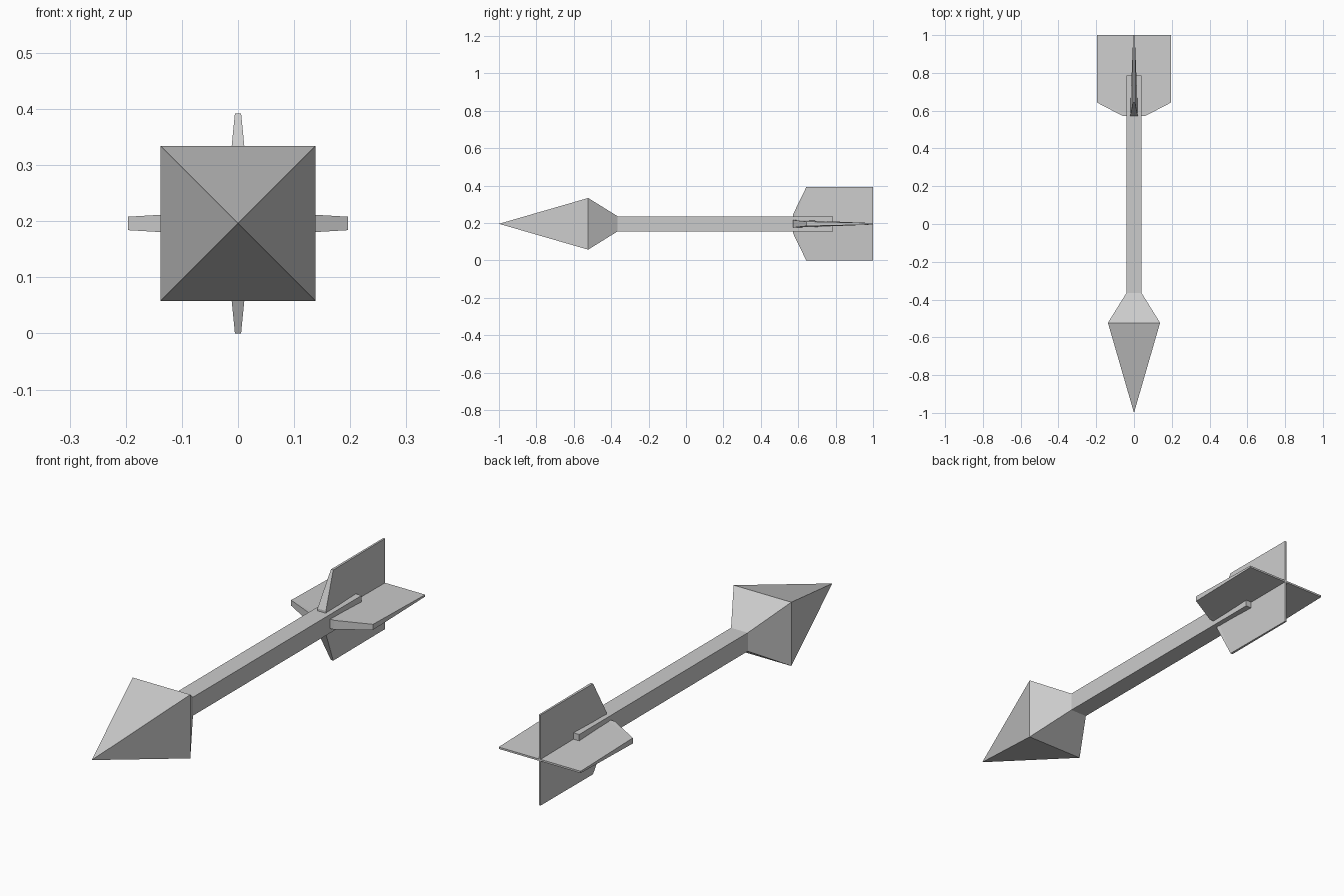
import bpy
import bmesh

cube = bpy.data.objects.get("Cube")
if cube:
    bpy.data.objects.remove(cube, do_unlink=True)

AXIS_Z = 0.196

grey = bpy.data.materials.new("plain_grey")
grey.use_nodes = True
colour = (0.6, 0.6, 0.6, 1)
grey.diffuse_color = colour
grey.node_tree.nodes["Principled BSDF"].inputs["Base Color"].default_value = colour


def finish(bm, name):
    bmesh.ops.recalc_face_normals(bm, faces=bm.faces)
    mesh = bpy.data.meshes.new(name)
    bm.to_mesh(mesh)
    bm.free()
    mesh.materials.append(grey)
    obj = bpy.data.objects.new(name, mesh)
    obj.location.z = AXIS_Z
    bpy.context.collection.objects.link(obj)
    return obj


def square_loft(name, sections):
    """Square rings (y, half width) joined along y; zero width makes a point."""
    bm = bmesh.new()
    rings = []
    for y, h in sections:
        corners = [(-1, -1), (1, -1), (1, 1), (-1, 1)] if h else [(0, 0)]
        rings.append([bm.verts.new((x * h, y, z * h)) for x, z in corners])
    for a, b in zip(rings, rings[1:]):
        for i in range(4):
            j = (i + 1) % 4
            if len(a) == 1:
                bm.faces.new((a[0], b[i], b[j]))
            else:
                bm.faces.new((a[i], a[j], b[j], b[i]))
    for ring in (rings[0], rings[-1]):
        if len(ring) == 4:
            bm.faces.new(ring)
    return finish(bm, name)


def fin_pair(name, vertical, root, tip_half):
    """Two opposite fins, thick at the leading edge and thin at the back."""
    # span, y, half thickness
    half = [(0, 0.572, 0.021), (root, 0.572, 0.02), (0.196, 0.643, tip_half),
            (0.196, 1, 0.004), (0, 1, 0.004)]
    bm = bmesh.new()
    for side in (-1, 1):
        layers = []
        for sign in (-1, 1):
            layer = []
            for s, y, t in half:
                p = (sign * t, y, side * s) if vertical else (side * s, y, sign * t)
                layer.append(bm.verts.new(p))
            layers.append(layer)
        low, high = layers
        for v in layers:
            bm.faces.new((v[0], v[1], v[2]))
            bm.faces.new((v[0], v[2], v[3], v[4]))
        for i in range(4):
            bm.faces.new((low[i], low[i + 1], high[i + 1], high[i]))
    bmesh.ops.remove_doubles(bm, verts=bm.verts, dist=0.0001)
    return finish(bm, name)


# Pointed head, square shaft and crossed tail fins
square_loft("arrow_head", [(-1, 0), (-0.523, 0.138), (-0.365, 0.04)])
square_loft("shaft", [(-0.365, 0.04), (0.787, 0.04)])
fin_pair("vertical_fins", True, 0.05, 0.0055)
fin_pair("side_fins", False, 0.06, 0.012)
